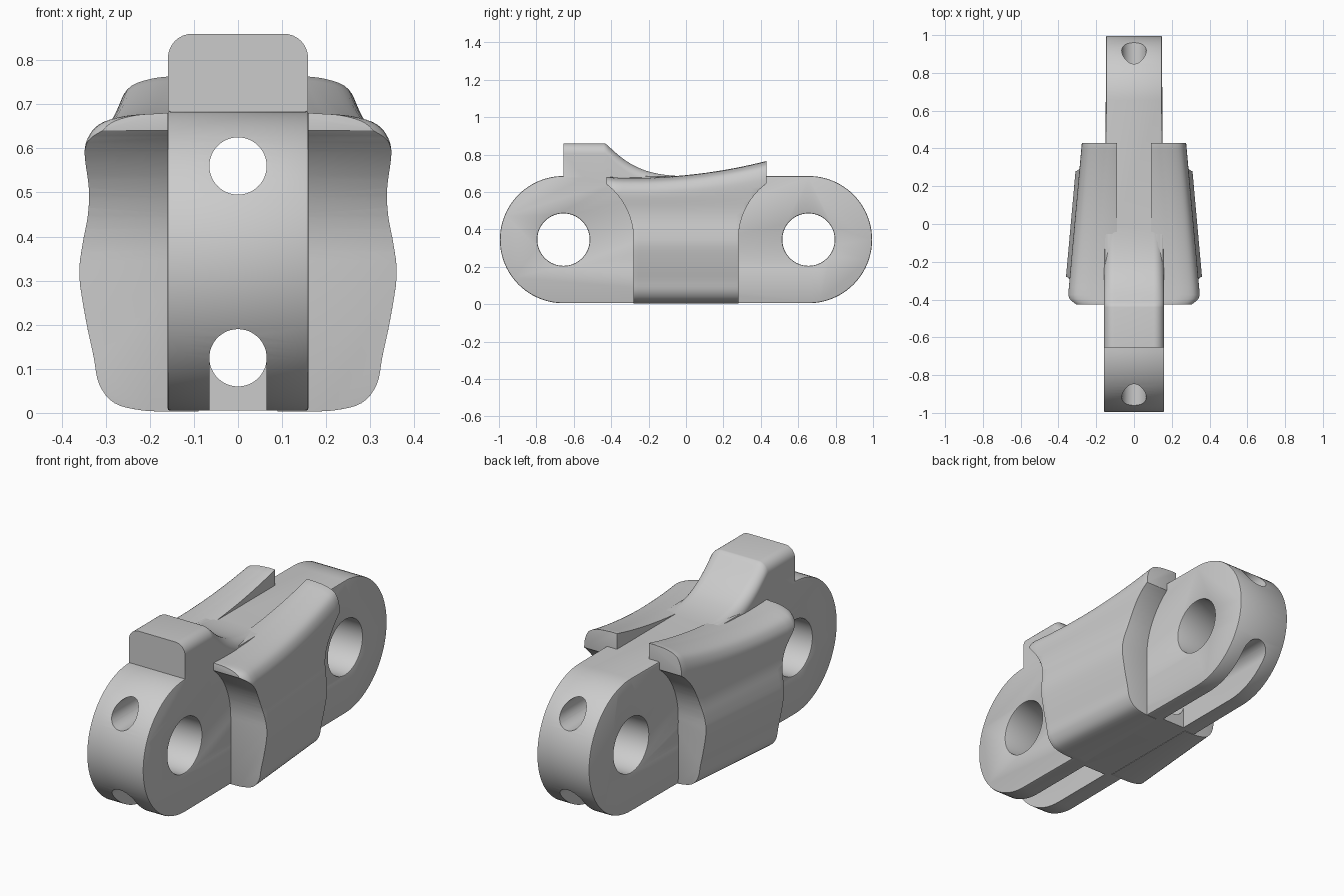
import bpy, bmesh, math
from mathutils import Vector

old = bpy.data.objects.get("Cube")
if old:
    bpy.data.objects.remove(old, do_unlink=True)

grey = bpy.data.materials.new("light grey metal")
grey.use_nodes = True
COLOUR = (0.6, 0.6, 0.6, 1)
grey.diffuse_color = COLOUR
grey.node_tree.nodes["Principled BSDF"].inputs["Base Color"].default_value = COLOUR

R, PIN_Y, MID_Z = 0.34, 0.655, 0.345


def loft(name, rings):
    """Solid skinned through closed rings of equal length."""
    bm = bmesh.new()
    loops = [[bm.verts.new(p) for p in ring] for ring in rings]
    n = len(loops[0])
    for a, b in zip(loops, loops[1:]):
        for i in range(n):
            j = (i + 1) % n
            bm.faces.new((a[i], a[j], b[j], b[i]))
    bm.faces.new(loops[0])
    bm.faces.new(loops[-1])
    bmesh.ops.recalc_face_normals(bm, faces=bm.faces)
    mesh = bpy.data.meshes.new(name)
    bm.to_mesh(mesh)
    bm.free()
    mesh.materials.append(grey)
    obj = bpy.data.objects.new(name, mesh)
    bpy.context.collection.objects.link(obj)
    return obj


def rod(axis, radius, y, z, length, sides=64):
    """Cylinder along x or y, used as a cutter."""
    rings = []
    for s in (-length / 2, length / 2):
        ring = []
        for i in range(sides):
            a = math.tau * i / sides
            u, v = radius * math.cos(a), radius * math.sin(a)
            ring.append((s, y + u, z + v) if axis == "x" else (u, y + s, z + v))
        rings.append(ring)
    return loft("cutter", rings)


def box(x0, x1, y0, y1, z0, z1):
    return loft("cutter", [[(x0, y, z0), (x1, y, z0), (x1, y, z1), (x0, y, z1)]
                           for y in (y0, y1)])


def apply(obj, kind, **settings):
    mod = obj.modifiers.new(kind.lower(), kind)
    for key, value in settings.items():
        setattr(mod, key, value)
    bpy.context.view_layer.objects.active = obj
    bpy.ops.object.modifier_apply(modifier=mod.name)


def combine(obj, other, operation="DIFFERENCE"):
    other.hide_render = True
    apply(obj, "BOOLEAN", operation=operation, solver="EXACT", object=other)
    bpy.data.objects.remove(other, do_unlink=True)


def smooth(obj):
    bpy.ops.object.select_all(action="DESELECT")
    obj.select_set(True)
    bpy.context.view_layer.objects.active = obj
    bpy.ops.object.shade_smooth_by_angle(angle=math.radians(32))


def spline(points, steps):
    """Catmull-Rom curve through the points."""
    pts = [Vector(p) for p in points]
    pts = [2 * pts[0] - pts[1]] + pts + [2 * pts[-1] - pts[-2]]
    out = []
    for a, b, c, d in zip(pts, pts[1:], pts[2:], pts[3:]):
        for s in range(steps):
            t = s / steps
            out.append(0.5 * (2 * b + (c - a) * t + (2 * a - 5 * b + 4 * c - d) * t * t
                              + (3 * b - a - 3 * c + d) * t ** 3))
    return out + [pts[-2]]


# Link body: stadium plate, slightly thinner at the back
outline = []
for side in (1, -1):
    for i in range(49):
        a = math.pi * i / 48 - math.pi / 2
        outline.append((side * (PIN_Y + R * math.cos(a)), MID_Z + side * R * math.sin(a)))
half = lambda y: 0.148 if y > 0 else 0.16
link = loft("link_body", [[(s * half(y), y, z) for y, z in outline] for s in (-1, 1)])

# Pin holes
for s in (-1, 1):
    combine(link, rod("x", 0.14, s * PIN_Y, MID_Z, 1))
apply(link, "BEVEL", width=0.006, segments=2, limit_method="ANGLE", angle_limit=math.radians(40))

# Guide block on top, sweeping down to the middle
crest = [(-0.655, 0.86), (-0.44, 0.86)] + [tuple(p) for p in spline(
    [(-0.43, 0.858), (-0.34, 0.78), (-0.26, 0.732), (-0.18, 0.704), (-0.08, 0.688), (0.06, 0.683)], 6)]
rings = []
for y, top in crest:
    r, w = 0.055, 0.159
    ring = [(-w, y, 0.655), (w, y, 0.655)]
    for cx, start in ((w - r, 0), (r - w, math.pi / 2)):
        for i in range(9):
            a = start + math.pi / 2 * i / 8
            z = top - r + r * math.sin(a)
            ring.append((cx + r * math.cos(a), y, max(z, 0.656 + 0.001 * math.sin(a))))
    rings.append(ring)
combine(link, loft("guide_block", rings), "UNION")

# Lengthwise channels, the lower one open underneath at both ends
for z in (0.56, 0.125):
    combine(link, rod("y", 0.065, 0, z, 3, 48))
for y0, y1 in ((-1.2, -0.3), (0.3, 1.2)):
    combine(link, box(-0.065, 0.065, y0, y1, -0.1, 0.125))
smooth(link)

# Side pads: tapered, waisted cheeks with raised rear tops
flank = spline([(0.16, 0.003), (0.22, 0.006), (0.28, 0.022), (0.315, 0.065), (0.328, 0.13),
                (0.345, 0.21), (0.36, 0.31), (0.353, 0.38), (0.339, 0.45), (0.335, 0.51),
                (0.34, 0.585), (0.333, 0.628), (0.306, 0.662), (0.25, 0.68), (0.18, 0.685)], 4)
section = [(0.09, 0.003)] + [tuple(p) for p in flank] + [(0.09, 0.685)]


def pad_point(x, z, y):
    t = (y + 0.425) / 0.855
    rise = -0.005 - 0.045 * t + 0.13 * t * t
    k = min(max((z - 0.48) / 0.19, 0), 1)
    if x > 0.1:
        k_out = min((x - 0.1) / 0.1, 1)
        nose = max(0, -0.375 - y) / 0.05
        x -= k_out * (0.09 * (y + 0.28) + 0.03 * nose ** 2)
    return (x, y, z + rise * k * k * (3 - 2 * k))


stations = [-0.425, -0.41, -0.395, -0.375] + [-0.375 + 0.805 * i / 20 for i in range(1, 21)]
pad = loft("left_pad", [[pad_point(x, z, y) for x, z in section] for y in stations])

# Clearance hollows around the neighbouring ends
for s in (-1, 1):
    combine(pad, rod("x", 0.375, s * PIN_Y, MID_Z, 2, 96))
    y0, y1 = sorted((s * 0.28, s * 0.8))
    combine(pad, box(-1, 1, y0, y1, -0.1, MID_Z))
apply(pad, "BEVEL", width=0.014, segments=3, limit_method="ANGLE", angle_limit=math.radians(42))
smooth(pad)

# Mirrored pad on the other side
mesh = pad.data.copy()
for v in mesh.vertices:
    v.co.x = -v.co.x
mesh.flip_normals()
twin = bpy.data.objects.new("right_pad", mesh)
bpy.context.collection.objects.link(twin)
